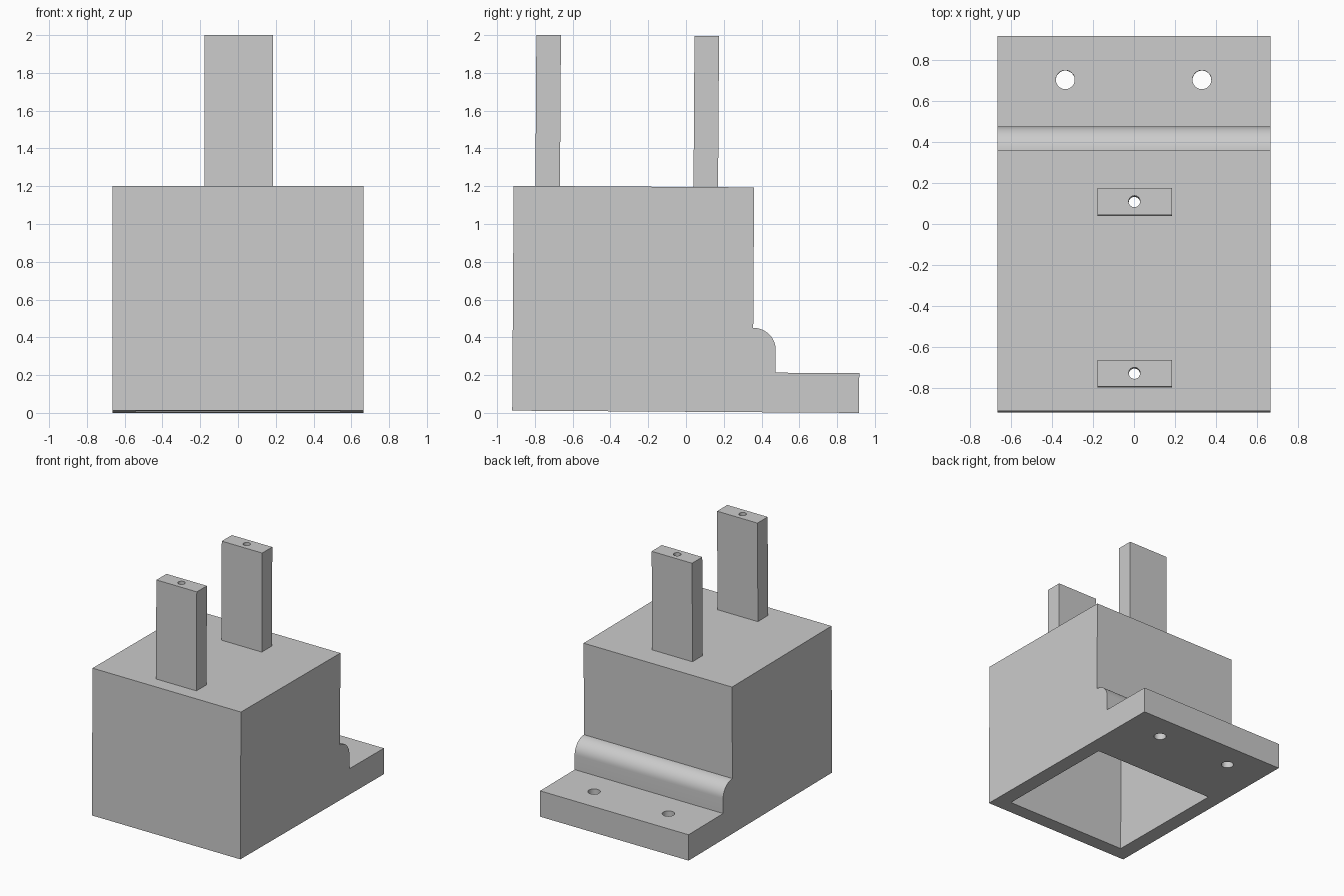
import bpy, bmesh, math
from mathutils import Matrix

if "Cube" in bpy.data.objects:
    bpy.data.objects.remove(bpy.data.objects["Cube"])

TILT = Matrix.Translation((0, 0, 0.006)) @ Matrix.Rotation(-0.0065, 4, 'X')


def finish(name, bm):
    bmesh.ops.recalc_face_normals(bm, faces=bm.faces)
    mesh = bpy.data.meshes.new(name)
    bm.to_mesh(mesh)
    bm.free()
    obj = bpy.data.objects.new(name, mesh)
    bpy.context.collection.objects.link(obj)
    return obj


def box(name, lo, hi):
    bm = bmesh.new()
    bmesh.ops.create_cube(bm, size=1)
    for v in bm.verts:
        v.co = [a + (b - a) * (c + 0.5) for a, b, c in zip(lo, hi, v.co)]
    return finish(name, bm)


def drill(name, x, y, z0, z1, radius):
    bm = bmesh.new()
    bmesh.ops.create_cone(bm, cap_ends=True, segments=32, radius1=radius,
                          radius2=radius, depth=z1 - z0,
                          matrix=Matrix.Translation((x, y, (z0 + z1) / 2)))
    return finish(name, bm)


def combine(target, tool, operation):
    mod = target.modifiers.new(tool.name, 'BOOLEAN')
    mod.operation, mod.object, mod.solver = operation, tool, 'EXACT'
    bpy.context.view_layer.objects.active = target
    bpy.ops.object.modifier_apply(modifier=mod.name)
    bpy.data.objects.remove(tool)


# Housing: side profile with rounded step and mounting flange, extruded across x
profile = [(-0.92, 0), (0.916, 0), (0.916, 0.21), (0.473, 0.21)]
profile += [(0.353 + 0.12 * math.cos(i * math.pi / 24),
             0.33 + 0.117 * math.sin(i * math.pi / 24)) for i in range(13)]
profile += [(0.353, 1.19), (-0.92, 1.19)]
bm = bmesh.new()
face = bm.faces.new([bm.verts.new((-0.665, y, z)) for y, z in profile])
ext = bmesh.ops.extrude_face_region(bm, geom=[face])
bmesh.ops.translate(bm, vec=(1.33, 0, 0),
                    verts=[g for g in ext['geom'] if isinstance(g, bmesh.types.BMVert)])
housing = finish("housing", bm)

# Two upright prongs
prong_y = (-0.74, 0.097)
for y in prong_y:
    combine(housing, box("prong", (-0.177, y - 0.065, 1.1),
                         (0.185, y + 0.065, 1.99)), 'UNION')

# Open cavity underneath
combine(housing, box("cavity", (-0.543, -0.805, -0.1), (0.543, 0.23, 1.07)), 'DIFFERENCE')

# Holes down the prongs and through the flange
for y in prong_y:
    combine(housing, drill("prong_hole", 0.002, y, 1.0, 2.1, 0.028), 'DIFFERENCE')
for x in (-0.335, 0.331):
    combine(housing, drill("flange_hole", x, 0.702, -0.1, 0.3, 0.046), 'DIFFERENCE')

# Slight lean, then smooth only the curved areas
housing.data.transform(TILT)
bpy.ops.object.select_all(action='DESELECT')
housing.select_set(True)
bpy.context.view_layer.objects.active = housing
bpy.ops.object.shade_smooth_by_angle(angle=math.radians(30))
